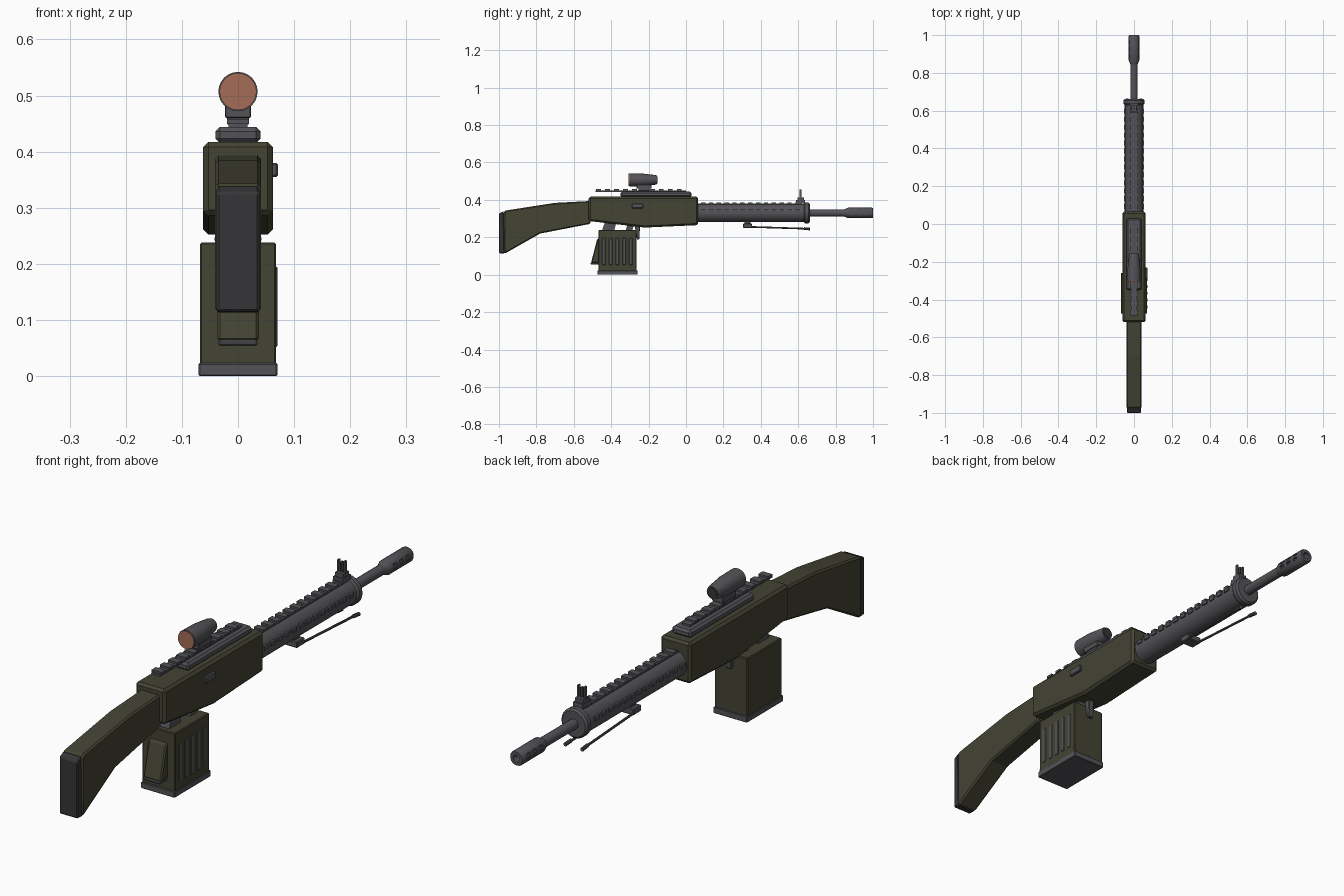
import bpy, bmesh, math
from mathutils import Vector

if "Cube" in bpy.data.objects:
    bpy.data.objects.remove(bpy.data.objects["Cube"])


def material(name, rgb):
    m = bpy.data.materials.new(name)
    m.diffuse_color = (*rgb, 1)
    m.use_nodes = True
    m.node_tree.nodes["Principled BSDF"].inputs["Base Color"].default_value = m.diffuse_color
    return m


OLIVE = material("olive", (0.056, 0.056, 0.034))
GREY = material("gunmetal", (0.088, 0.088, 0.098))
BLACK = material("rubber_black", (0.036, 0.036, 0.038))
LENS = material("copper_lens", (0.37, 0.15, 0.095))


def finish(bm, name, mat, bevel=0.0, smooth=False):
    bmesh.ops.recalc_face_normals(bm, faces=bm.faces)
    me = bpy.data.meshes.new(name)
    bm.to_mesh(me)
    bm.free()
    ob = bpy.data.objects.new(name, me)
    bpy.context.collection.objects.link(ob)
    me.materials.append(mat)
    bpy.ops.object.select_all(action='DESELECT')
    ob.select_set(True)
    bpy.context.view_layer.objects.active = ob
    if bevel:
        mod = ob.modifiers.new("edge", 'BEVEL')
        mod.width, mod.segments = bevel, 1
        mod.limit_method, mod.angle_limit = 'ANGLE', math.radians(40)
    if smooth:
        bpy.ops.object.shade_smooth_by_angle(angle=math.radians(35))
    return ob


def add_box(bm, x, y, z):
    r = bmesh.ops.create_cube(bm, size=1)
    for v in r['verts']:
        v.co = Vector([(a + b) / 2 + c * (b - a) for c, (a, b) in zip(v.co, (x, y, z))])
    return r['verts']


def boxes(name, mat, items, bevel=0.0):
    bm = bmesh.new()
    for it in items:
        add_box(bm, *it)
    return finish(bm, name, mat, bevel)


def profile(name, mat, pts, x0, x1, bevel=0.0):
    """Extrude a (y, z) outline across x."""
    bm = bmesh.new()
    f = bm.faces.new([bm.verts.new((x0, y, z)) for y, z in pts])
    r = bmesh.ops.extrude_face_region(bm, geom=[f])
    for v in r['geom']:
        if isinstance(v, bmesh.types.BMVert):
            v.co.x = x1
    return finish(bm, name, mat, bevel)


def turned(name, mat, pts, cz, n=24):
    """Solid of revolution about the y direction from (y, radius) stations."""
    bm = bmesh.new()
    rings = [[bm.verts.new((r * math.cos(2 * math.pi * i / n), y,
                            cz + r * math.sin(2 * math.pi * i / n)))
              for i in range(n)] for y, r in pts]
    for a, b in zip(rings, rings[1:]):
        for i in range(n):
            bm.faces.new((a[i], a[(i + 1) % n], b[(i + 1) % n], b[i]))
    bm.faces.new(rings[0])
    bm.faces.new(rings[-1])
    return finish(bm, name, mat, smooth=True)


def rod(name, mat, a, b, r, n=10):
    a, b = Vector(a), Vector(b)
    bm = bmesh.new()
    v = bmesh.ops.create_cone(bm, cap_ends=True, segments=n, radius1=r, radius2=r,
                              depth=(b - a).length)['verts']
    q = (b - a).to_track_quat('Z', 'Y')
    for p in v:
        p.co = q @ p.co + (a + b) / 2
    return finish(bm, name, mat, smooth=True)


# Stock and butt pad
profile("stock", OLIVE, [(-0.975, 0.335), (-0.965, 0.343), (-0.70, 0.384), (-0.51, 0.394),
                         (-0.51, 0.272), (-0.61, 0.253), (-0.78, 0.22), (-0.965, 0.115),
                         (-0.975, 0.115)], -0.041, 0.041, 0.006)
profile("butt_pad", BLACK, [(-1, 0.115), (-1, 0.327), (-0.975, 0.34), (-0.97, 0.113)],
        -0.038, 0.038, 0.004)

# Receiver
profile("receiver", OLIVE, [(-0.52, 0.417), (0.065, 0.417), (0.065, 0.265),
                            (-0.22, 0.252), (-0.52, 0.287)], -0.062, 0.062, 0.009)
boxes("ejection_port", GREY, [((0.058, 0.071), (-0.29, -0.23), (0.355, 0.38))], 0.003)

# Handguard, barrel and muzzle
turned("handguard", GREY, [(0.05, 0.049), (0.635, 0.049)], 0.33)
turned("handguard_collar", GREY, [(0.63, 0.049), (0.637, 0.055), (0.655, 0.055),
                                  (0.662, 0.048)], 0.33)
turned("barrel", GREY, [(0.65, 0.019), (0.87, 0.019)], 0.33, 16)
brake = turned("muzzle_brake", GREY, [(0.845, 0.019), (0.866, 0.028), (0.995, 0.028),
                                      (1.0, 0.025), (1.0, 0.013), (0.97, 0.013)], 0.33, 20)
cut = boxes("slot_cutter", GREY, [(sorted((s * 0.02, s * 0.04)), (y, y + 0.02), (z, z + 0.009))
                                  for s in (-1, 1) for y in (0.88, 0.917, 0.954)
                                  for z in (0.318, 0.335)])
mod = brake.modifiers.new("slots", 'BOOLEAN')
mod.object, mod.operation, mod.solver = cut, 'DIFFERENCE', 'EXACT'
bpy.context.view_layer.objects.active = brake
bpy.ops.object.modifier_apply(modifier="slots")
bpy.data.objects.remove(cut)

# Accessory rails on the handguard
boxes("handguard_top_rail", GREY, [((-0.017, 0.017), (0.06, 0.62), (0.37, 0.38))] +
      [((-0.02, 0.02), (0.08 + i * 0.042, 0.103 + i * 0.042), (0.378, 0.387)) for i in range(13)])
boxes("handguard_side_rails", GREY,
      [(sorted((s * 0.04, s * 0.053)), (0.08 + i * 0.042, 0.105 + i * 0.042), (0.335, 0.349))
       for s in (-1, 1) for i in range(13)])

# Front sight
boxes("front_sight", GREY, [((-0.02, 0.02), (0.588, 0.637), (0.38, 0.398)),
                            ((-0.017, 0.017), (0.595, 0.63), (0.396, 0.412))] +
      [((x - 0.003, x + 0.003), (0.607, 0.618), (0.41, t))
       for x, t in ((-0.013, 0.455), (0, 0.45), (0.013, 0.455))])

# Folded bipod
boxes("bipod_mount", GREY, [((-0.03, 0.03), (0.305, 0.352), (0.25, 0.274)),
                            ((-0.015, 0.015), (0.312, 0.345), (0.27, 0.29))], 0.003)
for s, side in ((-1, "left"), (1, "right")):
    rod("bipod_leg_" + side, GREY, (s * 0.024, 0.33, 0.256), (s * 0.034, 0.64, 0.246), 0.0045)
    rod("bipod_foot_" + side, GREY, (s * 0.034, 0.63, 0.247), (s * 0.035, 0.663, 0.244), 0.007)

# Sight base and toothed rail
boxes("sight_base", GREY, [((-0.04, 0.04), (-0.35, 0.03), (0.415, 0.444))], 0.008)
boxes("sight_rail", GREY, [((-0.017, 0.017), (-0.485, 0.0), (0.443, 0.451))] +
      [((-0.02, 0.02), (-0.48 + i * 0.048, -0.455 + i * 0.048), (0.449, 0.458)) for i in range(10)])

# Scope with mount and rear lens
boxes("scope_mount", GREY, [((-0.02, 0.02), (-0.255, -0.195), (0.448, 0.464)),
                            ((-0.023, 0.023), (-0.265, -0.185), (0.46, 0.482))], 0.002)
turned("scope", GREY, [(-0.303, 0.035), (-0.235, 0.034), (-0.165, 0.026), (-0.155, 0.023)], 0.507)
turned("scope_lens", LENS, [(-0.307, 0.033), (-0.302, 0.033)], 0.507)
turned("scope_front_glass", BLACK, [(-0.156, 0.019), (-0.153, 0.019)], 0.507)

# Box magazine with floor plate and side ribs
boxes("magazine", OLIVE, [((-0.068, 0.068), (-0.468, -0.265), (0.015, 0.238))], 0.003)
boxes("magazine_floor", GREY, [((-0.07, 0.07), (-0.473, -0.26), (0.0, 0.023))], 0.002)
boxes("magazine_ribs", GREY, [((0.064, 0.0705), (-0.448 + i * 0.036, -0.43 + i * 0.036),
                               (0.052, 0.195)) for i in range(5)], 0.002)

# Rear wedge of the magazine and its grey toe
profile("magazine_wedge", OLIVE, [(-0.46, 0.2), (-0.475, 0.19), (-0.508, 0.062), (-0.46, 0.062)],
        -0.037, 0.037, 0.005)
boxes("wedge_toe", GREY, [((-0.035, 0.035), (-0.51, -0.46), (0.054, 0.064))], 0.003)

# Magazine neck and trigger
profile("magazine_neck", GREY, [(-0.45, 0.232), (-0.43, 0.29), (-0.37, 0.29), (-0.385, 0.232)],
        -0.03, 0.03)
profile("magazine_neck_front", GREY, [(-0.325, 0.232), (-0.31, 0.275), (-0.275, 0.275),
                                      (-0.29, 0.232)], -0.03, 0.03)
profile("release_lever", GREY, [(-0.275, 0.27), (-0.245, 0.27), (-0.25, 0.188), (-0.262, 0.188)],
        -0.012, 0.012, 0.003)
